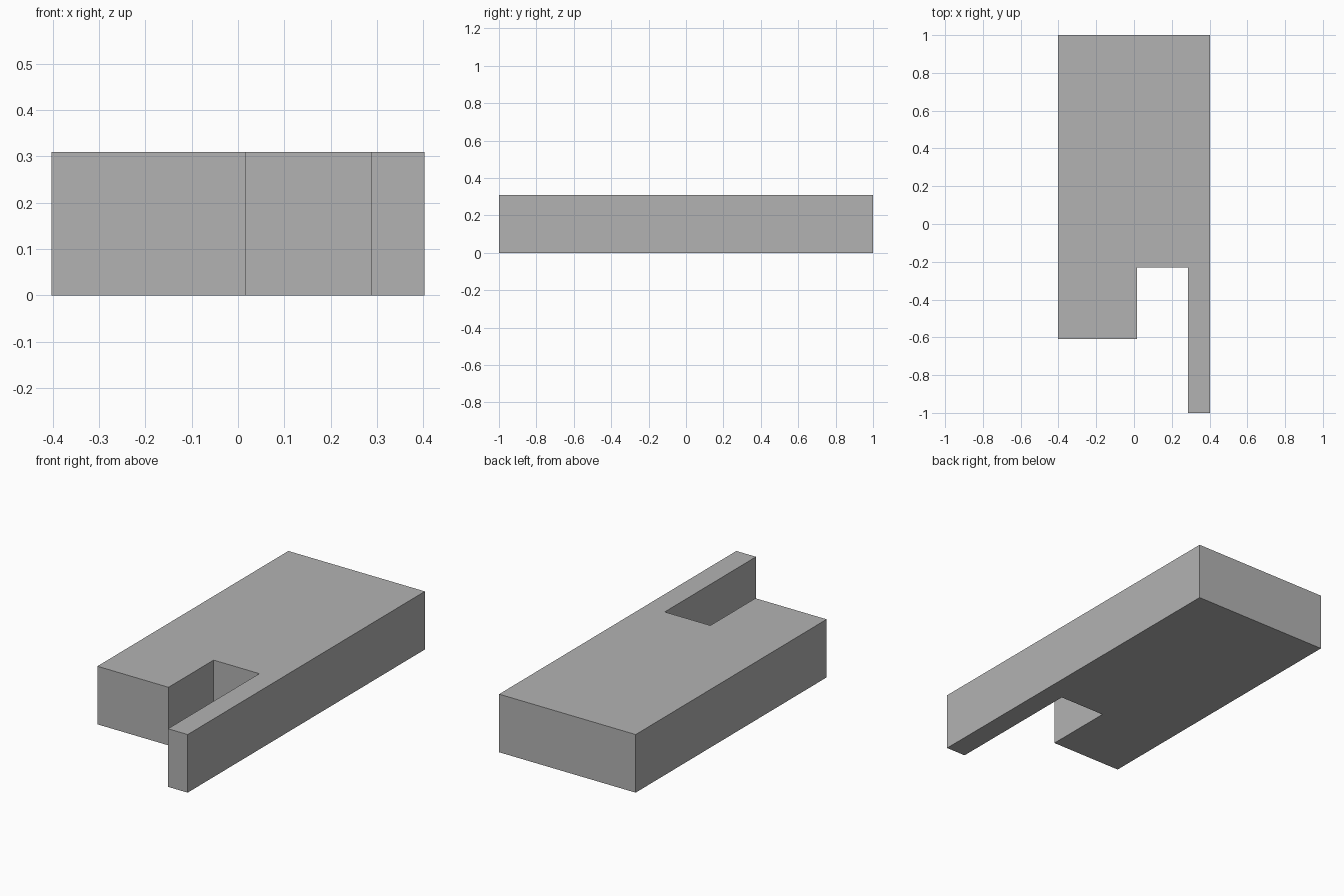
import bpy
import bmesh

cube = bpy.data.objects.get("Cube")
if cube:
    bpy.data.objects.remove(cube, do_unlink=True)

HEIGHT = 0.31

# Plain grey material
grey = bpy.data.materials.new("plain_grey")
grey.use_nodes = True
colour = (0.45, 0.45, 0.45, 1)
grey.diffuse_color = colour
grey.node_tree.nodes["Principled BSDF"].inputs["Base Color"].default_value = colour

# Outline of the block: open notch at the front, long arm on the left
outline = [
    (-0.403, 1), (-0.403, -0.61), (0.017, -0.61), (0.017, -0.23),
    (0.287, -0.23), (0.287, -1), (0.403, -1), (0.403, 1),
]

# Extrude the outline upward into a solid
bm = bmesh.new()
base = bm.faces.new([bm.verts.new((x, y, 0)) for x, y in outline])
top = bmesh.ops.extrude_face_region(bm, geom=[base], use_keep_orig=True)["geom"]
bmesh.ops.translate(bm, vec=(0, 0, HEIGHT),
                    verts=[v for v in top if isinstance(v, bmesh.types.BMVert)])
bmesh.ops.recalc_face_normals(bm, faces=bm.faces)

mesh = bpy.data.meshes.new("notched_block")
bm.to_mesh(mesh)
bm.free()
mesh.materials.append(grey)
block = bpy.data.objects.new("notched_block", mesh)
bpy.context.collection.objects.link(block)
